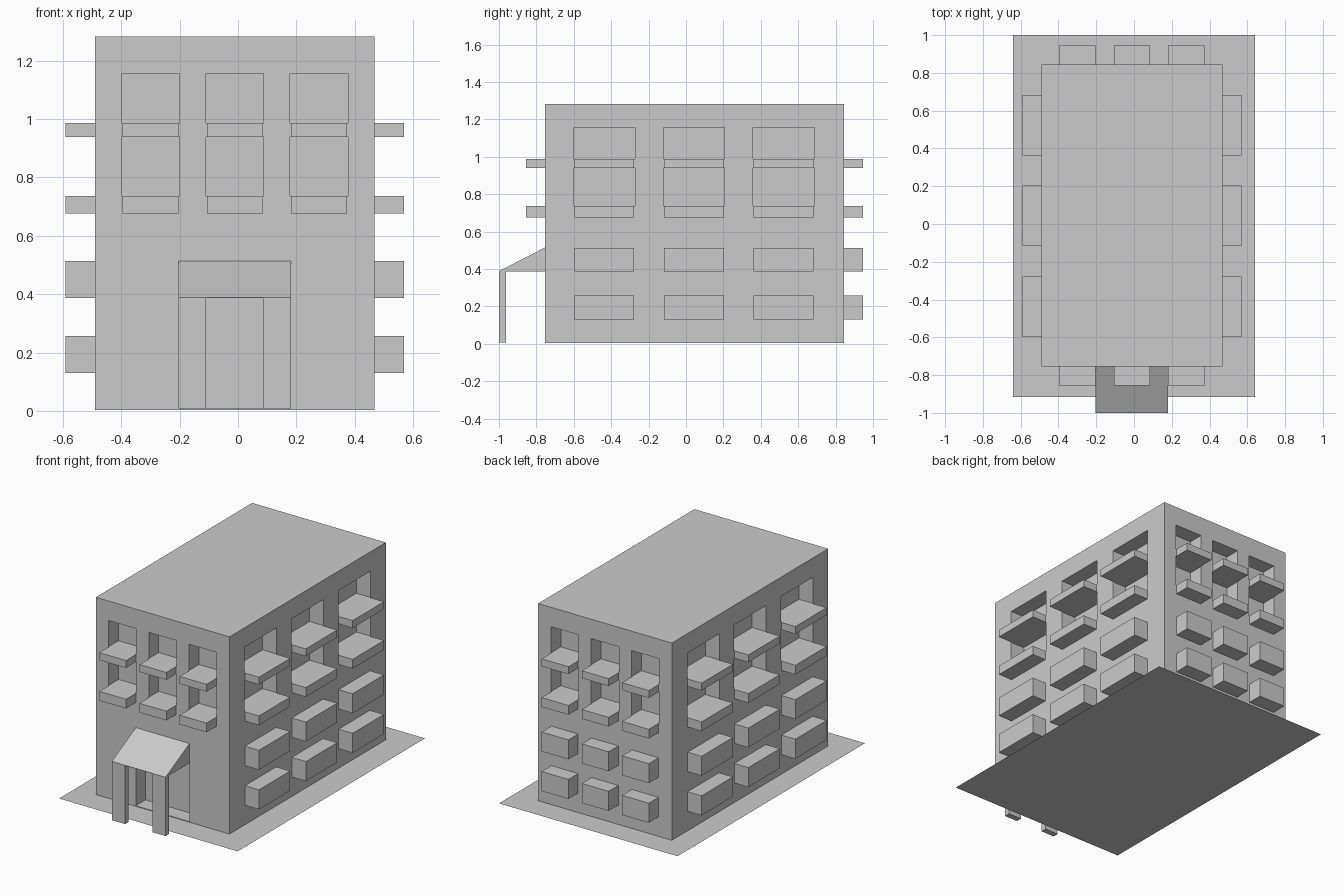
import bpy, bmesh

if "Cube" in bpy.data.objects:
    bpy.data.objects.remove(bpy.data.objects["Cube"])

X0, X1, Y0, Y1, TOP, BASE = -0.49, 0.468, -0.755, 0.845, 1.282, 0.004
D = 0.10                                     # depth of recesses and projections
X_BAYS = [(-0.395, -0.204), (-0.107, 0.085), (0.181, 0.373)]
Y_BAYS = [(-0.597, -0.277), (-0.117, 0.204), (0.362, 0.683)]
PANELS = [(0.13, 0.257), (0.387, 0.513)]
SLABS = [(0.676, 0.736), (0.939, 0.987)]
WINDOWS = [(0.736, 0.939), (0.987, 1.156)]


def add_box(bm, x, y, z):
    vs = bmesh.ops.create_cube(bm, size=1)["verts"]
    for v in vs:
        for i, r in enumerate((x, y, z)):
            v.co[i] = r[1] if v.co[i] > 0 else r[0]


def finish(bm, name):
    bmesh.ops.recalc_face_normals(bm, faces=bm.faces)
    mesh = bpy.data.meshes.new(name)
    bm.to_mesh(mesh)
    bm.free()
    ob = bpy.data.objects.new(name, mesh)
    bpy.context.collection.objects.link(ob)
    return ob


def boxes(name, items):
    bm = bmesh.new()
    for it in items:
        add_box(bm, *it)
    return finish(bm, name)


def facade(side, zs, depth, outset=0.0, grow=0.0):
    """Boxes on one wall, reaching inward by depth and outward by outset."""
    out = []
    for a, b in (X_BAYS if side in ("front", "back") else Y_BAYS):
        span = (a - grow, b + grow)
        for z in zs:
            if side == "front":
                out.append((span, (Y0 - outset, Y0 + depth), z))
            elif side == "back":
                out.append((span, (Y1 - depth, Y1 + outset), z))
            elif side == "left":
                out.append(((X0 - outset, X0 + depth), span, z))
            else:
                out.append(((X1 - depth, X1 + outset), span, z))
    return out


SIDES = ("front", "back", "left", "right")

# Ground sheet
bm = bmesh.new()
bm.faces.new([bm.verts.new((x, y, 0)) for x, y in
              ((-0.64, -0.917), (0.64, -0.917), (0.64, 1), (-0.64, 1))])
finish(bm, "ground_sheet")

# Main block with window and entrance recesses
body = boxes("building_body", [((X0, X1), (Y0, Y1), (BASE, TOP))])
cuts = [c for s in SIDES for c in facade(s, WINDOWS, D, 0.05, 0.003)]
cuts.append(((-0.204, 0.181), (Y0 - 0.05, Y0 + D), (0.008, 0.387)))
cutter = boxes("recess_cutter", cuts)
cutter.hide_render = True
mod = body.modifiers.new("recesses", "BOOLEAN")
mod.operation, mod.solver, mod.object = "DIFFERENCE", "EXACT", cutter
bpy.context.view_layer.objects.active = body
bpy.ops.object.modifier_apply(modifier=mod.name)
bpy.data.objects.remove(cutter)

# Balcony slabs on every wall, lower panels on all but the front
for s in SIDES:
    boxes(s + "_balconies", facade(s, SLABS, 0, D))
    if s != "front":
        boxes(s + "_lower_panels", facade(s, PANELS, 0, D))

# Sloping porch canopy
bm = bmesh.new()
profile = [(Y0, 0.387), (Y0, 0.514), (-1.0, 0.389), (-1.0, 0.387)]
face = bm.faces.new([bm.verts.new((-0.204, y, z)) for y, z in profile])
ext = bmesh.ops.extrude_face_region(bm, geom=[face], use_keep_orig=True)["geom"]
bmesh.ops.translate(bm, vec=(0.385, 0, 0),
                    verts=[g for g in ext if isinstance(g, bmesh.types.BMVert)])
finish(bm, "porch_canopy")

# Porch posts
boxes("porch_posts", [(x, (-1.0, -0.963), (0.008, 0.387))
                      for x in ((-0.204, -0.109), (0.086, 0.181))])
